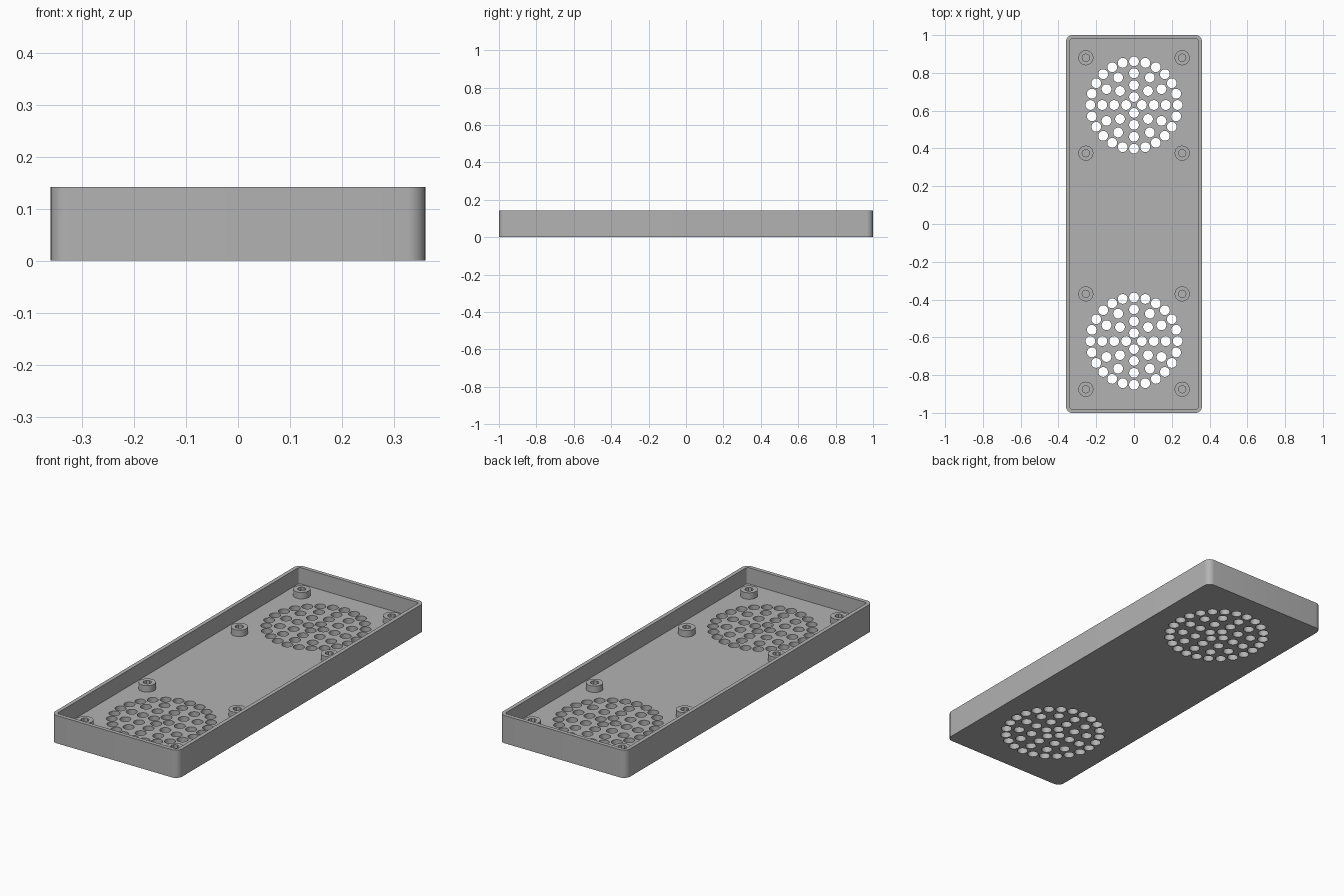
import bpy, bmesh, math
from mathutils import Matrix

if "Cube" in bpy.data.objects:
    bpy.data.objects.remove(bpy.data.objects["Cube"])

WIDTH, LENGTH, HEIGHT = 0.72, 2.0, 0.142
WALL, FLOOR, POST_TOP = 0.02, 0.059, 0.092
CORNER = 0.034

grey = bpy.data.materials.new("plain_grey")
grey.use_nodes = True
grey.diffuse_color = (0.45, 0.45, 0.45, 1)
grey.node_tree.nodes["Principled BSDF"].inputs["Base Color"].default_value = grey.diffuse_color


def add_object(name, bm):
    mesh = bpy.data.meshes.new(name)
    bmesh.ops.recalc_face_normals(bm, faces=bm.faces)
    bm.to_mesh(mesh)
    bm.free()
    mesh.materials.append(grey)
    obj = bpy.data.objects.new(name, mesh)
    bpy.context.collection.objects.link(obj)
    return obj


def rounded_block(name, width, length, radius, z0, z1, steps=8):
    """Upright block with rounded vertical corners."""
    bm = bmesh.new()
    ring = []
    for q, (sx, sy) in enumerate([(1, 1), (-1, 1), (-1, -1), (1, -1)]):
        for i in range(steps + 1):
            a = math.pi / 2 * (q + i / steps)
            ring.append(bm.verts.new((sx * (width / 2 - radius) + radius * math.cos(a),
                                      sy * (length / 2 - radius) + radius * math.sin(a), z0)))
    base = bm.faces.new(ring)
    top = bmesh.ops.extrude_face_region(bm, geom=[base], use_keep_orig=True)["geom"]
    for v in top:
        if isinstance(v, bmesh.types.BMVert):
            v.co.z = z1
    return add_object(name, bm)


def cylinders(name, centres, radius, z0, z1, sides):
    bm = bmesh.new()
    for x, y in centres:
        bmesh.ops.create_cone(bm, cap_ends=True, segments=sides, radius1=radius, radius2=radius,
                              depth=z1 - z0, matrix=Matrix.Translation((x, y, (z0 + z1) / 2)))
    return add_object(name, bm)


def cut(target, cutter):
    """Subtract the cutter for good and remove it."""
    cutter.hide_render = True
    mod = target.modifiers.new("cut", 'BOOLEAN')
    mod.operation, mod.solver, mod.object = 'DIFFERENCE', 'EXACT', cutter
    bpy.ops.object.select_all(action='DESELECT')
    bpy.context.view_layer.objects.active = target
    target.select_set(True)
    bpy.ops.object.modifier_apply(modifier=mod.name)
    bpy.data.objects.remove(cutter)


def smooth(obj):
    bpy.ops.object.select_all(action='DESELECT')
    bpy.context.view_layer.objects.active = obj
    obj.select_set(True)
    bpy.ops.object.shade_smooth_by_angle(angle=math.radians(30))


# Open tray with a thick floor
tray = rounded_block("tray", WIDTH, LENGTH, CORNER, 0, HEIGHT)
cut(tray, rounded_block("tray_cavity", WIDTH - 2 * WALL, LENGTH - 2 * WALL,
                        CORNER - WALL, FLOOR, HEIGHT + 0.1))

# Two round grilles of through holes in concentric rings
grille = []
for centre_y in (0.63, -0.62):
    for radius, count in ((0.042, 4), (0.105, 8), (0.168, 12), (0.231, 24)):
        for i in range(count):
            a = math.tau * i / count
            grille.append((radius * math.cos(a), centre_y + radius * math.sin(a)))
cut(tray, cylinders("grille_holes", grille, 0.026, -0.1, FLOOR + 0.05, 20))
smooth(tray)

# Eight screw posts with blind holes
post = cylinders("screw_post", [(0, 0)], 0.04, FLOOR - 0.003, POST_TOP, 24)
cut(post, cylinders("post_hole", [(0, 0)], 0.02, FLOOR + 0.001, POST_TOP + 0.05, 8))
smooth(post)
spots = [(x, y) for x in (-0.255, 0.255) for y in (-0.875, -0.37, 0.375, 0.88)]
for i, (x, y) in enumerate(spots):
    obj = post if i == 0 else post.copy()
    if i:
        obj.name = f"screw_post_{i + 1}"
        bpy.context.collection.objects.link(obj)
    obj.location = (x, y, 0)
